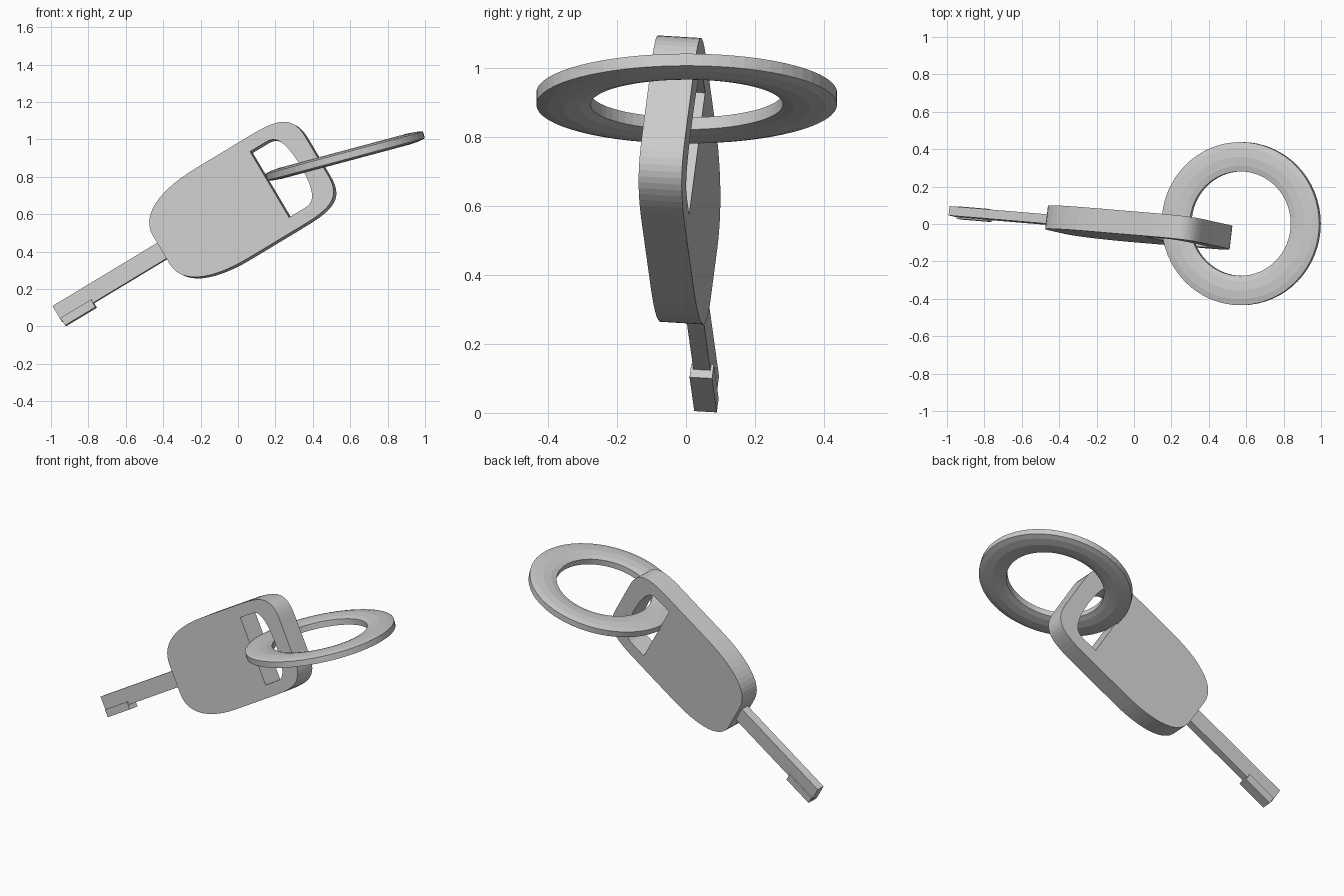
import bpy, bmesh, math
from mathutils import Matrix, Vector

if "Cube" in bpy.data.objects:
    bpy.data.objects.remove(bpy.data.objects["Cube"])

# Tilted key frame: u along the key, v across it, w through its thickness
n = Vector((0.12, 1, -0.06)).normalized()
u = Vector((0.856, -0.0717, 0.5165)).normalized()
v = u.cross(n).normalized()
KEY = Matrix.Translation((0.009, -0.016, 0.654)) @ Matrix((u, v, -n)).transposed().to_4x4()


def bezier(p0, p1, p2, p3, steps=10):
    out = []
    for i in range(steps + 1):
        t = i / steps
        s = 1 - t
        out.append(tuple(s**3 * a + 3 * s * s * t * b + 3 * s * t * t * c + t**3 * d
                         for a, b, c, d in zip(p0, p1, p2, p3)))
    return out


def mirrored(half):
    """Close a half outline by mirroring it across the key's long axis."""
    return half + [(x, -y) for x, y in reversed(half) if abs(y) > 1e-6]


def finish(name, bm, matrix):
    bmesh.ops.recalc_face_normals(bm, faces=bm.faces)
    mesh = bpy.data.meshes.new(name)
    bm.to_mesh(mesh)
    bm.free()
    obj = bpy.data.objects.new(name, mesh)
    obj.matrix_world = matrix
    bpy.context.collection.objects.link(obj)
    return obj


def plate(name, loops, thickness):
    """Flat plate from an outline and optional holes."""
    bm = bmesh.new()
    edges = []
    for loop in loops:
        vs = [bm.verts.new((x, y, -thickness / 2)) for x, y in loop]
        edges += [bm.edges.new((vs[i - 1], vs[i])) for i in range(len(vs))]
    bmesh.ops.triangle_fill(bm, use_beauty=True, edges=edges, normal=(0, 0, 1))
    ext = bmesh.ops.extrude_face_region(bm, geom=bm.faces[:], use_keep_orig=True)
    moved = [g for g in ext["geom"] if isinstance(g, bmesh.types.BMVert)]
    bmesh.ops.translate(bm, verts=moved, vec=(0, 0, thickness))
    return finish(name, bm, KEY)


def rect(x0, x1, y0, y1):
    return [(x0, y0), (x1, y0), (x1, y1), (x0, y1)]


# Key head with rounded corners and a slot for the ring
outline = mirrored(
    bezier((-0.482, 0.09), (-0.482, 0.21), (-0.34, 0.28), (-0.10, 0.28), 14)
    + bezier((0.25, 0.28), (0.42, 0.28), (0.491, 0.25), (0.491, 0.12), 14))
slot = mirrored([(0.196, 0.206)]
                + bezier((0.30, 0.206), (0.36, 0.206), (0.388, 0.15), (0.39, 0.0)))
plate("key_head", [outline, slot], 0.126)

# Blade and the thicker bit at its tip
plate("key_blade", [rect(-1.14, -0.46, -0.05, 0.048)], 0.05)
plate("key_bit", [rect(-1.135, -0.944, -0.077, -0.03)], 0.066)

# Key ring: lens-shaped section spun round its axis
upper = [(0.279, 0.018), (0.31, 0.026), (0.357, 0.03), (0.405, 0.026), (0.436, 0.018)]
section = upper + [(r, -z) for r, z in reversed(upper)]
bm = bmesh.new()
SEG = 64
rings = [[bm.verts.new((r * math.cos(a), r * math.sin(a), z)) for r, z in section]
         for a in (2 * math.pi * i / SEG for i in range(SEG))]
for i in range(SEG):
    for j in range(len(section)):
        bm.faces.new((rings[i - 1][j - 1], rings[i][j - 1], rings[i][j], rings[i - 1][j]))
finish("key_ring", bm,
       Matrix.Translation((0.573, 0.002, 0.911)) @ Matrix.Rotation(math.radians(-15), 4, "Y"))
